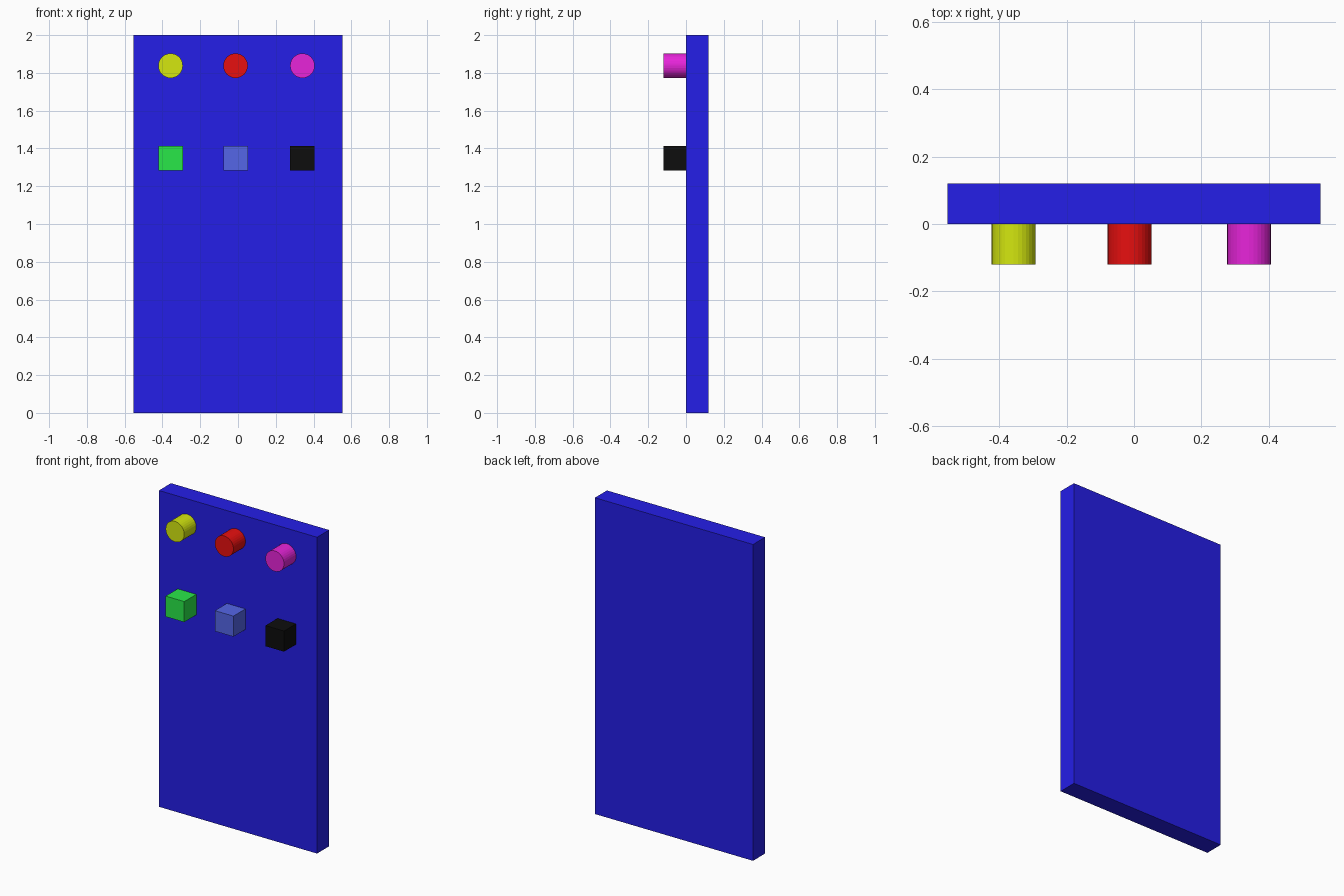
import bpy
from math import pi

if "Cube" in bpy.data.objects:
    bpy.data.objects.remove(bpy.data.objects["Cube"])

PANEL_W, PANEL_H, DEPTH = 1.106, 2.0, 0.12
COLUMNS = (-0.357, -0.013, 0.341)
KNOB_Z, BUTTON_Z = 1.838, 1.348
SIZE = 0.13


def finish(obj, name, color):
    obj.name = name
    mat = bpy.data.materials.new(name + "_paint")
    mat.diffuse_color = (*color, 1)
    mat.use_nodes = True
    mat.node_tree.nodes["Principled BSDF"].inputs["Base Color"].default_value = mat.diffuse_color
    obj.data.materials.append(mat)


def box(name, center, size, color):
    bpy.ops.mesh.primitive_cube_add(size=1, location=center)
    obj = bpy.context.object
    obj.scale = size
    bpy.ops.object.transform_apply(location=False, rotation=False, scale=True)
    finish(obj, name, color)


def knob(name, center, color):
    bpy.ops.mesh.primitive_cylinder_add(vertices=32, radius=SIZE / 2, depth=DEPTH,
                                        location=center, rotation=(pi / 2, 0, 0))
    finish(bpy.context.object, name, color)


# Upright panel
box("panel", (0, DEPTH / 2, PANEL_H / 2), (PANEL_W, DEPTH, PANEL_H), (0.018, 0.013, 0.8))

# Upper row of round knobs
for x, name, color in zip(COLUMNS, ("left_knob", "middle_knob", "right_knob"),
                          ((0.66, 0.8, 0.005), (0.8, 0.005, 0.005), (0.8, 0.018, 0.7))):
    knob(name, (x, -DEPTH / 2, KNOB_Z), color)

# Lower row of square buttons
for x, name, color in zip(COLUMNS, ("left_button", "middle_button", "right_button"),
                          ((0.022, 0.8, 0.066), (0.089, 0.133, 0.8), (0.004, 0.004, 0.004))):
    box(name, (x, -DEPTH / 2, BUTTON_Z), (SIZE, DEPTH, SIZE), color)
